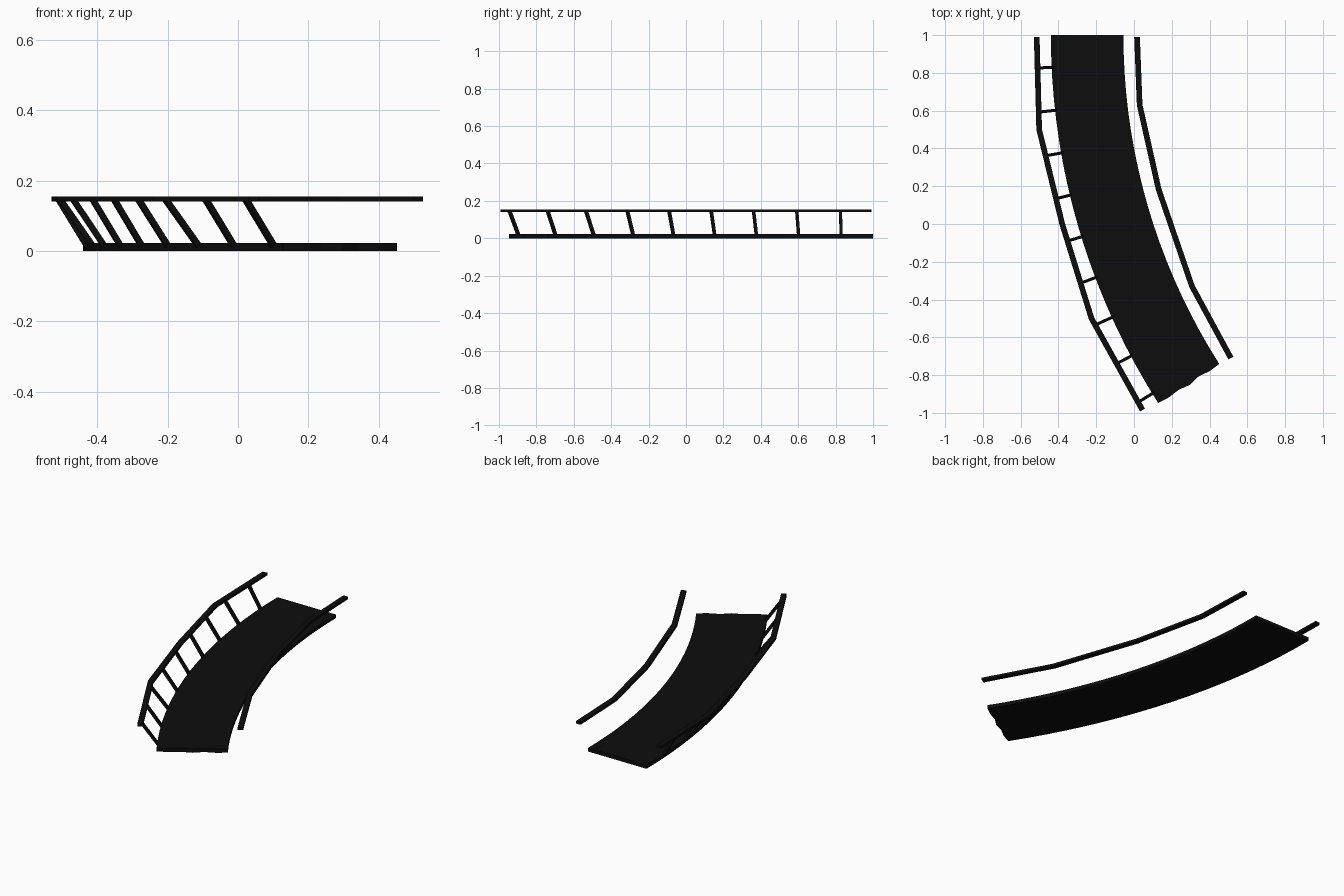
import bpy, bmesh, math
from mathutils import Vector, geometry

if "Cube" in bpy.data.objects:
    bpy.data.objects.remove(bpy.data.objects["Cube"])

black = bpy.data.materials.new("near_black")
black.diffuse_color = (0.0042, 0.0042, 0.0042, 1)
black.use_nodes = True
black.node_tree.nodes["Principled BSDF"].inputs["Base Color"].default_value = black.diffuse_color

CENTRE = Vector((3.184, 1.0))      # centre of the curve the walkway follows
R_IN, R_OUT, SWEEP = 3.24, 3.624, 32.5
Z_RAIL = (0.140, 0.155)


def polar(r, deg):
    a = math.radians(deg)
    return CENTRE - Vector((math.cos(a), math.sin(a))) * r


def finish(name, bm):
    bmesh.ops.recalc_face_normals(bm, faces=bm.faces)
    me = bpy.data.meshes.new(name)
    bm.to_mesh(me)
    bm.free()
    me.materials.append(black)
    ob = bpy.data.objects.new(name, me)
    bpy.context.collection.objects.link(ob)
    return ob


def slab(name, rows, z0, z1):
    """Grid of plan points (rows across the path) extruded from z0 to z1."""
    bm = bmesh.new()
    vs = [[bm.verts.new((p.x, p.y, z0)) for p in row] for row in rows]
    for a, b in zip(vs, vs[1:]):
        for i in range(len(a) - 1):
            bm.faces.new((a[i], a[i + 1], b[i + 1], b[i]))
    ext = bmesh.ops.extrude_face_region(bm, geom=bm.faces[:], use_keep_orig=True)
    top = [v for v in ext["geom"] if isinstance(v, bmesh.types.BMVert)]
    bmesh.ops.translate(bm, verts=top, vec=(0, 0, z1 - z0))
    return finish(name, bm)


def rail(name, pts, width=0.03):
    """Flat mitred bar along a polyline."""
    rows = []
    for i, p in enumerate(pts):
        d0 = (p - pts[max(i - 1, 0)]).normalized()
        d1 = (pts[min(i + 1, len(pts) - 1)] - p).normalized()
        d = (d0 + d1).normalized()
        n = Vector((-d.y, d.x)) * width / 2
        rows.append((p + n, p - n))
    slab(name, rows, *Z_RAIL)


def strut(name, a, b, size=0.016):
    """Square bar between two points."""
    bm = bmesh.new()
    bmesh.ops.create_cube(bm, size=1)
    d = b - a
    bmesh.ops.scale(bm, verts=bm.verts, vec=(size, size, d.length))
    ob = finish(name, bm)
    ob.rotation_mode = "QUATERNION"
    ob.rotation_quaternion = d.to_track_quat("Z", "Y")
    ob.location = (a + b) / 2


# curved deck with a slightly ragged front end
SEG, COLS = 18, 6
ragged = [0, 0.08, -0.05, 0.16, 0.0, 0.1, 0]
deck = []
for s in range(SEG + 1):
    row = []
    for c in range(COLS + 1):
        deg = SWEEP * s / SEG + (ragged[c] if s == SEG else 0)
        row.append(polar(R_IN + (R_OUT - R_IN) * c / COLS, deg))
    deck.append(row)
slab("deck", deck, 0, 0.022)

# segmented handrails
left = [Vector(p) for p in ((-0.515, 0.99), (-0.502, 0.5), (-0.38, 0.0),
                            (-0.225, -0.5), (0.045, -0.985))]
right = [Vector(p) for p in ((0.016, 0.99), (0.03, 0.63), (0.13, 0.185),
                             (0.307, -0.33), (0.513, -0.71))]
rail("left_handrail", left)
rail("right_handrail", right)

# leaning struts from the deck's outer edge to the left handrail
for i in range(9):
    deg = 2.7 + 3.61 * i
    foot, far = polar(R_OUT - 0.006, deg), polar(R_OUT + 0.3, deg)
    for p, q in zip(left, left[1:]):
        hit = geometry.intersect_line_line_2d(foot, far, p, q)
        if hit:
            strut(f"strut_{i + 1}", Vector((*foot, 0.014)), Vector((*hit, 0.146)))
            break
